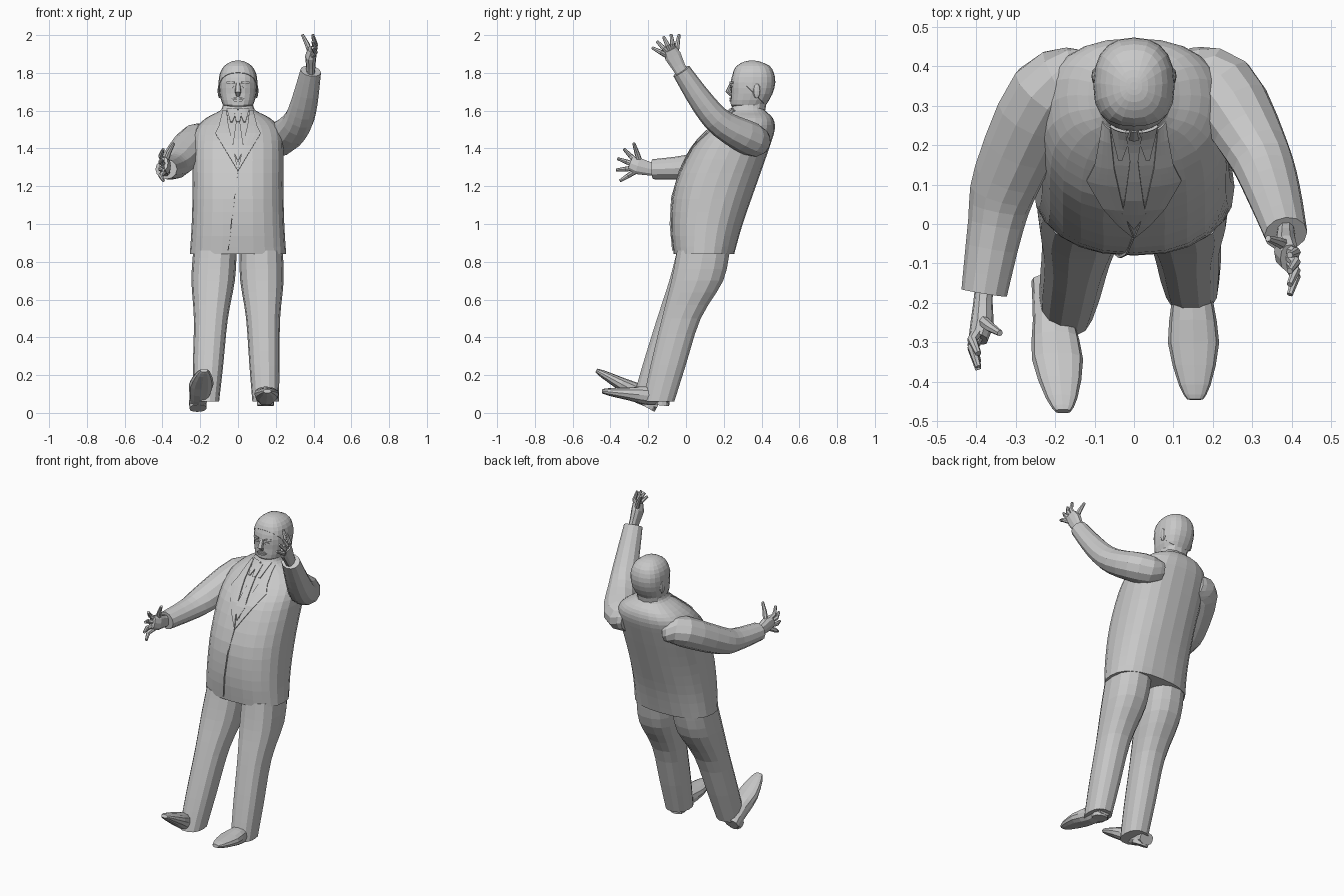
import bpy, bmesh, math
from mathutils import Vector, Matrix

cube = bpy.data.objects.get("Cube")
if cube:
    bpy.data.objects.remove(cube)

grey = bpy.data.materials.new("plain grey")
grey.use_nodes = True
grey.diffuse_color = (0.58, 0.58, 0.58, 1)
grey.node_tree.nodes["Principled BSDF"].inputs["Base Color"].default_value = grey.diffuse_color

SIDES = {"left": 1, "right": -1}
ACROSS = Vector((1, 0, 0))
SQUARISH = 2.4


def finish(name, bm):
    mesh = bpy.data.meshes.new(name)
    bm.to_mesh(mesh)
    bm.free()
    mesh.materials.append(grey)
    obj = bpy.data.objects.new(name, mesh)
    bpy.context.collection.objects.link(obj)
    return obj


def smooth(rows, steps=3):
    """Fill in rows along a spline through the given ones."""
    out = []
    for i in range(len(rows) - 1):
        before, start = rows[max(i - 1, 0)], rows[i]
        end, after = rows[i + 1], rows[min(i + 2, len(rows) - 1)]
        for k in range(steps):
            t = k / steps
            out.append(tuple(
                b + t * (c - a) / 2 + t * t * (a - 2.5 * b + 2 * c - d / 2)
                + t ** 3 * (3 * (b - c) + d - a) / 2
                for a, b, c, d in zip(before, start, end, after)))
    return out + [rows[-1]]


def rounded(value, power):
    return math.copysign(abs(value) ** (2 / power), value)


def loft(name, sections, sides=12, power=SQUARISH, edit=None):
    """Skin rounded sections given as (centre, half axis, half axis)."""
    bm = bmesh.new()
    angles = [2 * math.pi * i / sides for i in range(sides)]
    rings = [[bm.verts.new(c + u * rounded(math.cos(a), power) + v * rounded(math.sin(a), power))
              for a in angles] for c, u, v in sections]
    for low, high in zip(rings, rings[1:]):
        for i in range(sides):
            bm.faces.new((low[i - 1], low[i], high[i], high[i - 1]))
    bm.faces.new(rings[0])
    bm.faces.new(rings[-1])
    bmesh.ops.recalc_face_normals(bm, faces=bm.faces)
    if edit:
        edit(bm)
    return finish(name, bm)


def level(rows):
    """Level sections from rows of (z, centre x, half width, front y, back y)."""
    return [(Vector((x, (front + back) / 2, z)), ACROSS * w, Vector((0, (back - front) / 2, 0)))
            for z, x, w, front, back in rows]


def tube(points, radii, flatness=1):
    """Sections square to a path; flatness scales the width across x."""
    out = []
    for i, (point, radius) in enumerate(zip(points, radii)):
        ahead = Vector(points[min(i + 1, len(points) - 1)]) - Vector(points[max(i - 1, 0)])
        v = ahead.cross(ACROSS).normalized()
        u = v.cross(ahead).normalized()
        out.append((Vector(point), u * radius * flatness, v * radius))
    return out


def front_y(rows, x, z):
    """Front surface of a body made of level sections."""
    for a, b in zip(rows, rows[1:]):
        if a[0] <= z <= b[0]:
            t = (z - a[0]) / (b[0] - a[0])
            _, cx, w, front, back = [m + (n - m) * t for m, n in zip(a, b)]
            s = min(abs(x - cx) / w, 1)
            return (front + back) / 2 - (back - front) / 2 * (1 - s ** SQUARISH) ** (1 / SQUARISH)


def plate(name, body, outline, signs=(1, -1), lift=0.004, steps=3):
    """Thin strip following a body; the outline holds (z, inner x, outer x)."""
    rows = []
    for a, b in zip(outline, outline[1:]):
        rows += [[m + (n - m) * k / steps for m, n in zip(a, b)] for k in range(steps)]
    rows.append(outline[-1])
    for sign in signs:
        bm = bmesh.new()
        grid = []
        for z, inner, outer in rows:
            xs = [sign * (inner + (outer - inner) * k / steps) for k in range(steps + 1)]
            grid.append([bm.verts.new((x, front_y(body, x, z) - lift, z)) for x in xs])
        for a, b in zip(grid, grid[1:]):
            for k in range(steps):
                bm.faces.new((a[k], a[k + 1], b[k + 1], b[k]))
        bmesh.ops.recalc_face_normals(bm, faces=bm.faces)
        side = ("left_" if sign > 0 else "right_") if len(signs) > 1 else ""
        thickness = finish(side + name, bm).modifiers.new("thickness", "SOLIDIFY")
        thickness.thickness, thickness.offset = 0.007, 0


# Jacket body
jacket = smooth([(0.84, 0, 0.255, -0.065, 0.255), (1, 0, 0.245, -0.08, 0.3), (1.2, 0, 0.24, -0.06, 0.37),
                 (1.4, 0, 0.24, 0.03, 0.44), (1.5, 0, 0.225, 0.12, 0.47), (1.56, 0, 0.17, 0.19, 0.46),
                 (1.6, 0, 0.095, 0.23, 0.42), (1.63, 0, 0.08, 0.25, 0.41)])
loft("jacket_body", level(jacket), sides=24)

# Lapels, jacket closing, shirt collar and tie
plate("lapel", jacket, [(1.28, 0, 0), (1.48, 0.04, 0.12), (1.52, 0.05, 0.1), (1.6, 0.06, 0.08)])
plate("shirt_collar", jacket, [(1.54, 0.03, 0.04), (1.61, 0, 0.06)])
plate("front_closing", jacket, [(0.86, 0.05, 0.055), (1.28, 0, 0.005)], signs=(-1,))
plate("tie", jacket, [(1.33, 0, 0), (1.4, -0.03, 0.03), (1.54, -0.01, 0.01)], signs=(1,))
plate("tie_knot", jacket, [(1.54, -0.01, 0.01), (1.6, -0.02, 0.02)], signs=(1,), lift=0.008)

# Head with raised hair above a slanted hairline
head = smooth([(1.612, 0, 0.05, 0.255, 0.4), (1.63, 0, 0.08, 0.237, 0.42), (1.69, 0, 0.097, 0.238, 0.455),
               (1.75, 0, 0.1, 0.236, 0.47), (1.8, 0, 0.092, 0.25, 0.462), (1.835, 0, 0.07, 0.27, 0.44),
               (1.857, 0, 0.035, 0.31, 0.39), (1.862, 0, 0.01, 0.34, 0.36)], 2)


def raise_hair(bm):
    hairline, slant = Vector((0, 0.25, 1.8)), Vector((0, 1, 1))
    geometry = bm.verts[:] + bm.edges[:] + bm.faces[:]
    bmesh.ops.bisect_plane(bm, geom=geometry, plane_co=hairline, plane_no=slant)
    hair = [f for f in bm.faces if (f.calc_center_median() - hairline).dot(slant) > 0]
    bmesh.ops.inset_region(bm, faces=hair, thickness=0.001, depth=0.003)


loft("head", level(head), sides=20, edit=raise_hair)
loft("neck", level([(1.55, 0, 0.075, 0.27, 0.41), (1.66, 0, 0.08, 0.26, 0.43)]))

# Face
loft("nose", tube([(0, 0.24, 1.745), (0, 0.222, 1.7), (0, 0.24, 1.68)], (0.008, 0.013, 0.008), 1.3), 8)
plate("eyebrow", head, [(1.745, 0.02, 0.06), (1.755, 0.02, 0.06)])
plate("eye", head, [(1.72, 0.03, 0.04), (1.727, 0.02, 0.05), (1.735, 0.03, 0.04)], lift=0.002)
plate("upper_lip", head, [(1.662, -0.035, 0.035), (1.67, -0.02, 0.02)], signs=(1,))
plate("lower_lip", head, [(1.648, -0.02, 0.02), (1.658, -0.03, 0.03)], signs=(1,))
for side, sign in SIDES.items():
    ear = bmesh.new()
    place = Matrix.Translation((sign * 0.098, 0.375, 1.705)) @ Matrix.Diagonal((0.01, 0.022, 0.04, 1))
    bmesh.ops.create_uvsphere(ear, u_segments=8, v_segments=6, radius=1, matrix=place)
    finish(side + "_ear", ear)


# Sleeves
def sleeve(side, rows):
    rows = smooth(rows)
    loft(side + "_sleeve", tube([r[:3] for r in rows], [r[3] for r in rows], 1.1), power=2)


sleeve("left", [(0.13, 0.37, 1.44, 0.07), (0.22, 0.34, 1.45, 0.09), (0.31, 0.19, 1.53, 0.075),
                (0.35, 0.09, 1.64, 0.065), (0.385, -0.025, 1.81, 0.05)])
sleeve("right", [(-0.13, 0.37, 1.45, 0.07), (-0.22, 0.33, 1.44, 0.09), (-0.32, 0.12, 1.33, 0.08),
                 (-0.35, 0, 1.3, 0.065), (-0.38, -0.175, 1.29, 0.053)])


# Hands: fingers fan out from the palm centre, starting with the thumb
def hand(side, wrist, centre, thumb_angle, step):
    wrist, centre = Vector(wrist), Vector(centre)
    outward = ACROSS * SIDES[side]
    names = ("thumb", "index_finger", "middle_finger", "ring_finger", "little_finger")
    for i, name in enumerate(names):
        angle = math.radians(thumb_angle - step * i)
        reach = Vector((0, -math.cos(angle), math.sin(angle)))
        bend, curl = (-0.02, -0.045) if name == "thumb" else (0.025, 0.01)
        path = [centre + reach * 0.03, centre + reach * 0.085 + outward * bend,
                centre + reach * 0.135 + outward * curl]
        loft(side + "_" + name, tube(path, (0.016, 0.013, 0.008)), 7, 2)
        if name == "middle_finger":
            path = [wrist, wrist.lerp(centre, 0.6), centre + reach * 0.02,
                    centre + reach * 0.06 + outward * 0.01]
            loft(side + "_palm", tube(path, (0.034, 0.038, 0.046, 0.038), 0.65), 10)


hand("left", (0.385, -0.015, 1.79), (0.385, -0.06, 1.87), 100, 18)
hand("right", (-0.38, -0.15, 1.285), (-0.385, -0.235, 1.3), 72, 26)


# Legs: trousers shifted outward and forward towards the ground, and shoes
def leg(side, splay, stride, heel, toe):
    rows = []
    for z, width, front, back in [(0.06, 0.07, -0.23, -0.06), (0.25, 0.08, -0.19, 0), (0.5, 0.09, -0.13, 0.08),
                                  (0.7, 0.115, -0.08, 0.2), (0.86, 0.115, -0.05, 0.235)]:
        drop = 0.86 - z
        rows.append((z, SIDES[side] * (0.122 + splay * drop), width, front - stride * drop, back - stride * drop))
    loft(side + "_trouser_leg", level(smooth(rows)), sides=14)
    heel, toe = Vector(heel), Vector(toe)
    shape = smooth([(0, 0.045, 0.035), (0.3, 0.052, 0.05), (0.6, 0.065, 0.035), (0.9, 0.04, 0.02), (1, 0.02, 0.01)], 2)
    path = [heel.lerp(toe, along) for along, width, height in shape]
    sections = tube(path, [height for along, width, height in shape])
    loft(side + "_shoe", [(c, ACROSS * row[1], v) for (c, u, v), row in zip(sections, shape)])
    # Heel block square to the sole
    along = (toe - heel).normalized()
    down = along.cross(ACROSS).normalized()
    down *= -math.copysign(0.045, down.z)
    top = heel + along * 0.04
    block = (ACROSS * 0.045, along * 0.04)
    loft(side + "_heel", [(top, *block), (top + down, *block)])


leg("left", 0.03, 0, (0.145, -0.085, 0.08), (0.155, -0.445, 0.115))
leg("right", 0.06, 0.07, (-0.215, -0.145, 0.045), (-0.18, -0.475, 0.225))
